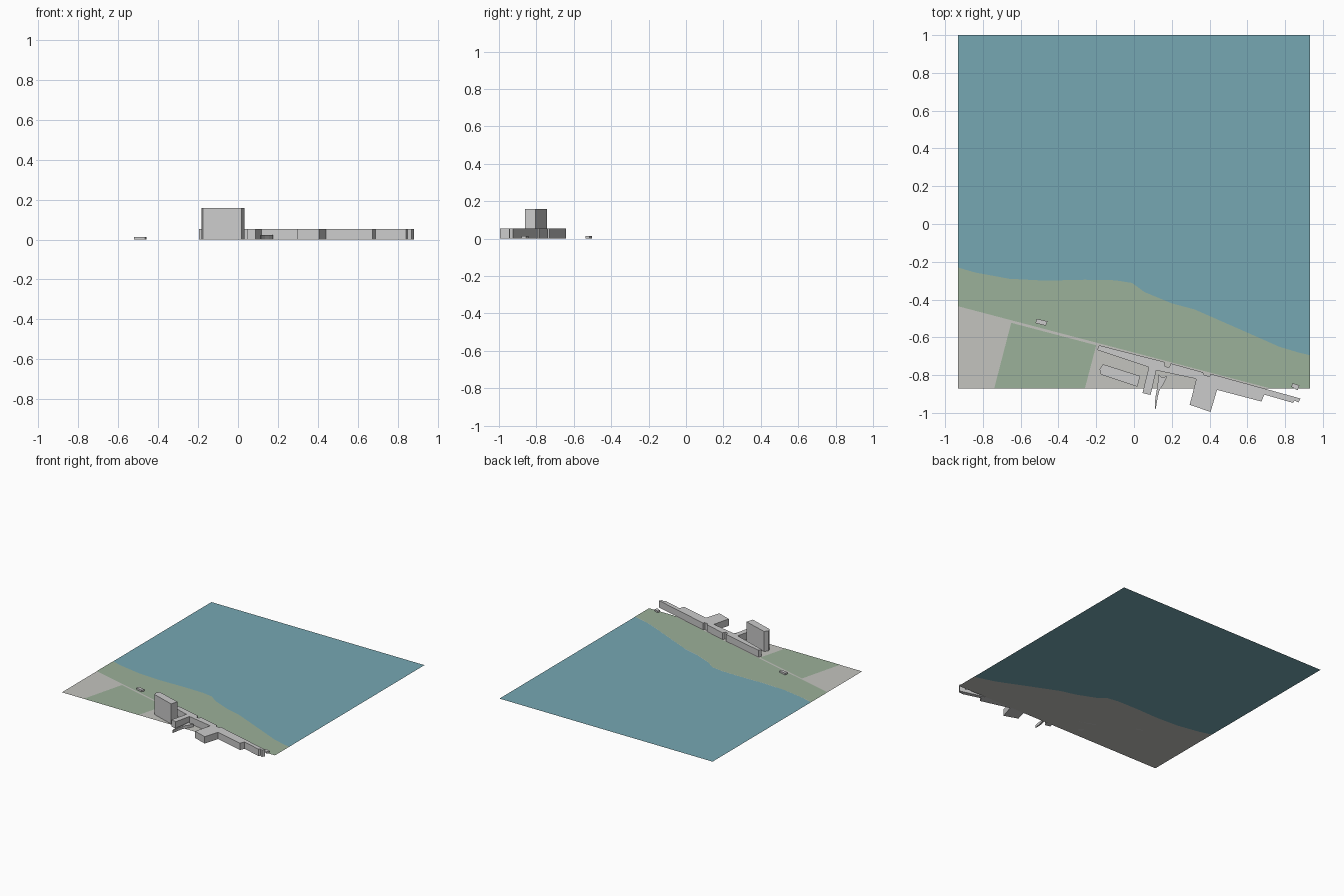
import bpy, bmesh

if "Cube" in bpy.data.objects:
    bpy.data.objects.remove(bpy.data.objects["Cube"])


def material(name, rgb):
    m = bpy.data.materials.new(name)
    m.diffuse_color = (*rgb, 1)
    m.use_nodes = True
    m.node_tree.nodes["Principled BSDF"].inputs["Base Color"].default_value = m.diffuse_color
    return m


def plot(name, outline, z=0.0, height=0.0, mat=None):
    """Flat outline at z, extruded upward when height is given."""
    bm = bmesh.new()
    face = bm.faces.new([bm.verts.new((x, y, z)) for x, y in outline])
    face.normal_update()
    if face.normal.z < 0:
        face.normal_flip()
    if height:
        ext = bmesh.ops.extrude_face_region(bm, geom=[face], use_keep_orig=True)
        verts = [g for g in ext["geom"] if isinstance(g, bmesh.types.BMVert)]
        bmesh.ops.translate(bm, verts=verts, vec=(0, 0, height))
        bmesh.ops.recalc_face_normals(bm, faces=bm.faces)
    bmesh.ops.triangulate(bm, faces=[f for f in bm.faces if len(f.verts) > 4])
    mesh = bpy.data.meshes.new(name)
    bm.to_mesh(mesh)
    bm.free()
    ob = bpy.data.objects.new(name, mesh)
    bpy.context.collection.objects.link(ob)
    if mat:
        mesh.materials.append(mat)
    return ob


water_mat = material("water", (0.18, 0.39, 0.45))
grass_mat = material("grass", (0.33, 0.44, 0.32))
paving_mat = material("paving", (0.55, 0.55, 0.52))

W, S, N = 0.933, -0.87, 1.0
shore = [(-W, -0.23), (-0.84, -0.257), (-0.66, -0.29), (-0.47, -0.30),
         (-0.26, -0.295), (-0.10, -0.298), (-0.01, -0.312), (0.055, -0.36),
         (0.20, -0.42), (0.32, -0.452), (0.555, -0.555), (0.77, -0.65),
         (0.87, -0.68), (W, -0.695)]

# Ground layers
plot("water", shore + [(W, N), (-W, N)], mat=water_mat)
plot("paved_land", shore + [(W, S), (-W, S)], mat=paving_mat)
plot("waterfront_park", shore + [(W, S), (0.72, S), (-W, -0.435)], 0.001, mat=grass_mat)
plot("lawn", [(-0.65, -0.523), (-0.20, -0.642), (-0.26, S), (-0.74, S)], 0.001, mat=grass_mat)

# Long low building with wings and notches
plot("long_building", [
    (-0.185, -0.642), (0.16, -0.73), (0.165, -0.755), (0.187, -0.757), (0.195, -0.738),
    (0.365, -0.785), (0.372, -0.80), (0.40, -0.807), (0.405, -0.793),
    (0.882, -0.924), (0.87, -0.945), (0.85, -0.935), (0.842, -0.947),
    (0.69, -0.903), (0.675, -0.94), (0.44, -0.878), (0.405, -0.995),
    (0.295, -0.957), (0.33, -0.82), (0.118, -0.775), (0.088, -0.905),
    (0.045, -0.895), (0.078, -0.758), (-0.195, -0.667)], height=0.054)

# Tower slab
plot("tower", [(-0.165, -0.742), (0.033, -0.805), (0.018, -0.861),
               (-0.175, -0.797), (-0.182, -0.77)], height=0.159)

# Curved entrance canopy
plot("entrance_canopy", [
    (0.13, -0.795), (0.145, -0.81), (0.175, -0.808), (0.155, -0.85), (0.135, -0.88),
    (0.125, -0.92), (0.115, -0.98), (0.11, -0.975), (0.113, -0.92),
    (0.124, -0.86)], height=0.022)

# Small pavilions on the grass
for name, outline in {
    "west_pavilion": [(-0.515, -0.502), (-0.458, -0.515), (-0.467, -0.538), (-0.522, -0.525)],
    "east_pavilion": [(0.84, -0.842), (0.876, -0.855), (0.866, -0.88), (0.832, -0.862)],
}.items():
    plot(name, outline, height=0.014)
